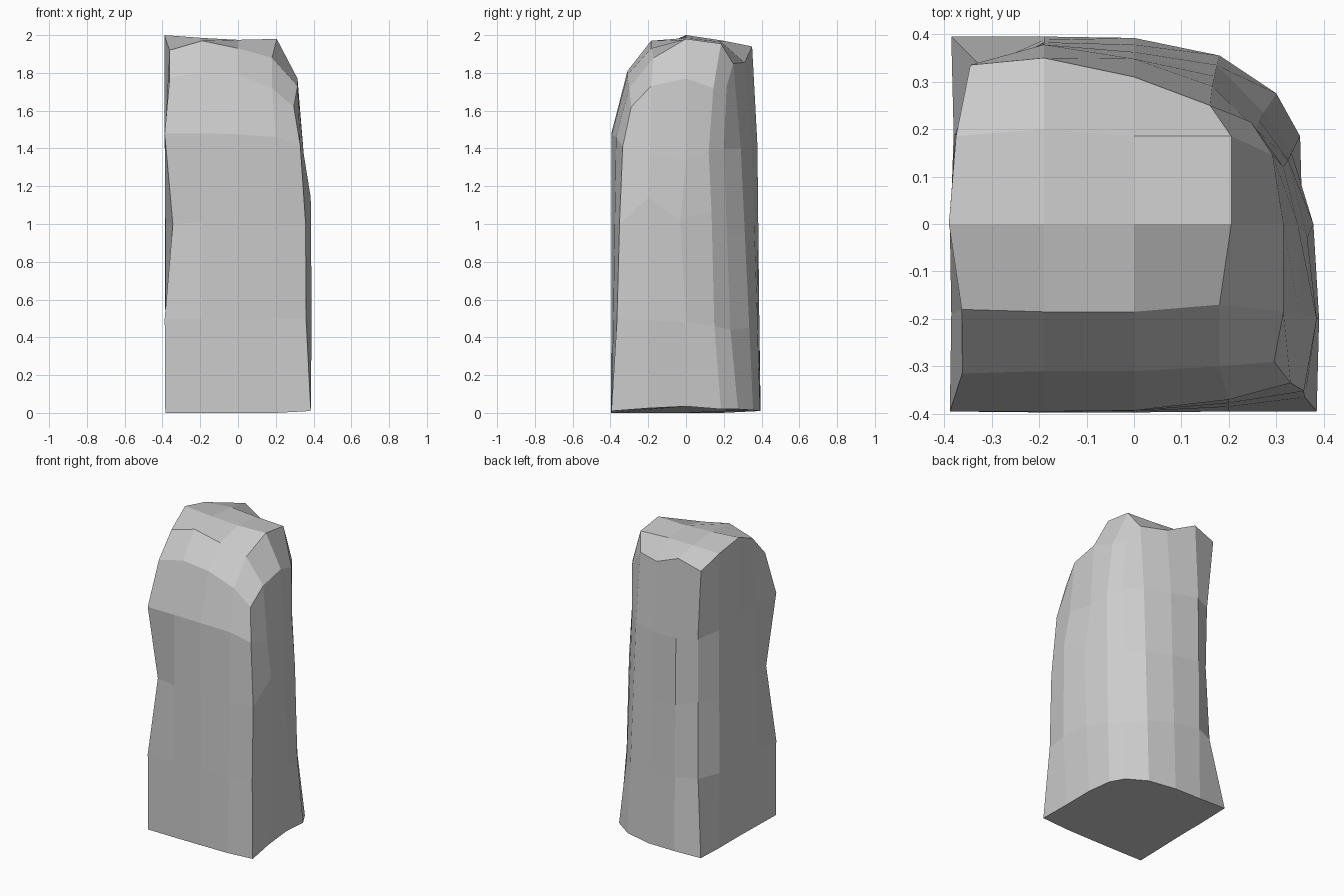
import bpy, bmesh
from mathutils import Vector

# Ring order: front left>right (5), right side (3), back right corner,
# back right>left (3), back left corner, left side (3)
base = [(-.385, -.395, 0), (-.19, -.397, 0), (0, -.397, 0), (.2, -.395, .0), (.385, -.395, .01),
        (.365, -.2, .025), (.355, 0, .035), (.35, .185, .02), (.3, .275, .02),
        (.18, .355, .015), (0, .392, .01), (-.19, .395, .01), (-.385, .395, .015),
        (-.375, .19, 0), (-.375, 0, 0), (-.38, -.19, 0)]
body = [(-.388, -.395, .5), (-.19, -.395, .5), (0, -.395, .5), (.2, -.385, .5), (.36, -.365, .5),
        (.39, -.2, .49), (.378, 0, .48), (.332, .15, .46), (.273, .235, .44),
        (.175, .335, .45), (0, .378, .48), (-.19, .388, .5), (-.32, .33, .5),
        (-.38, .19, .5), (-.385, 0, .5), (-.385, -.19, .5)]
shoulder = [(-.388, -.395, 1.48), (-.19, -.395, 1.48), (0, -.393, 1.475), (.2, -.37, 1.46), (.33, -.335, 1.41),
            (.348, -.19, 1.37), (.345, 0, 1.34), (.315, .12, 1.38), (.257, .2, 1.4),
            (.165, .29, 1.4), (0, .348, 1.4), (-.19, .378, 1.42), (-.31, .318, 1.42),
            (-.375, .19, 1.45), (-.388, 0, 1.47), (-.385, -.19, 1.48)]

# Crown: 5 x 5 grid, columns left>right, rows front>back
xs = (-.375, -.19, 0, .205, .315)
ys = (-.31, -.185, 0, .185, .34)
zs = ((1.77, 1.81, 1.79, 1.72, 1.62),
      (1.92, 1.97, 1.93, 1.88, 1.73),
      (2.0, 1.985, 1.975, 1.98, 1.77),
      (1.96, 1.97, 1.965, 1.955, 1.72),
      (1.89, 1.94, 1.855, 1.85, 1.73))
shift = {(0, 4): (-.345, .335), (1, 4): (-.19, .35), (2, 4): (0, .31), (3, 4): (.16, .25),
         (4, 4): (.247, .215), (4, 3): (.292, .145), (4, 0): (.295, -.29),
         (3, 0): (.18, -.3), (3, 1): (.18, -.17), (0, 0): (-.362, -.315),
         (0, 1): (-.363, -.18), (0, 2): (-.39, 0), (1, 3): (-.19, .2)}


def lerp_ring(a, b, t):
    return [Vector(p).lerp(Vector(q), t) for p, q in zip(a, b)]


# Waist: notched left corners, bulging right side
waist = lerp_ring(body, shoulder, .52)
for k, p in {0: (-.345, -.35, 1.0), 4: (.358, -.352, 1.0), 5: (.385, -.2, 1.14),
             6: (.365, -.03, 1.02), 7: (.325, .135, 1.07), 12: (-.305, .312, 1.0)}.items():
    waist[k] = Vector(p)

bm = bmesh.new()

# Shaft rings
rings = [[bm.verts.new(p) for p in ring] for ring in (base, body, waist, shoulder)]

# Crown grid
grid = {}
for j in range(5):
    for i in range(5):
        x, y = shift.get((i, j), (xs[i], ys[j]))
        grid[i, j] = bm.verts.new((x, y, zs[j][i]))
for j in range(4):
    for i in range(4):
        bm.faces.new([grid[i, j], grid[i + 1, j], grid[i + 1, j + 1], grid[i, j + 1]])
rim = ([(i, 0) for i in range(5)] + [(4, j) for j in range(1, 5)]
       + [(i, 4) for i in (3, 2, 1, 0)] + [(0, j) for j in (3, 2, 1)])
rings.append([grid[k] for k in rim])

# Skin between the rings, plus underside
for lo, hi in zip(rings, rings[1:]):
    for k in range(16):
        n = (k + 1) % 16
        bm.faces.new([lo[k], lo[n], hi[n], hi[k]])
bm.faces.new(rings[0][::-1])

bmesh.ops.recalc_face_normals(bm, faces=bm.faces)
mesh = bpy.data.meshes.new("rock_pillar")
bm.to_mesh(mesh)
bm.free()
bpy.context.collection.objects.link(bpy.data.objects.new("rock_pillar", mesh))
